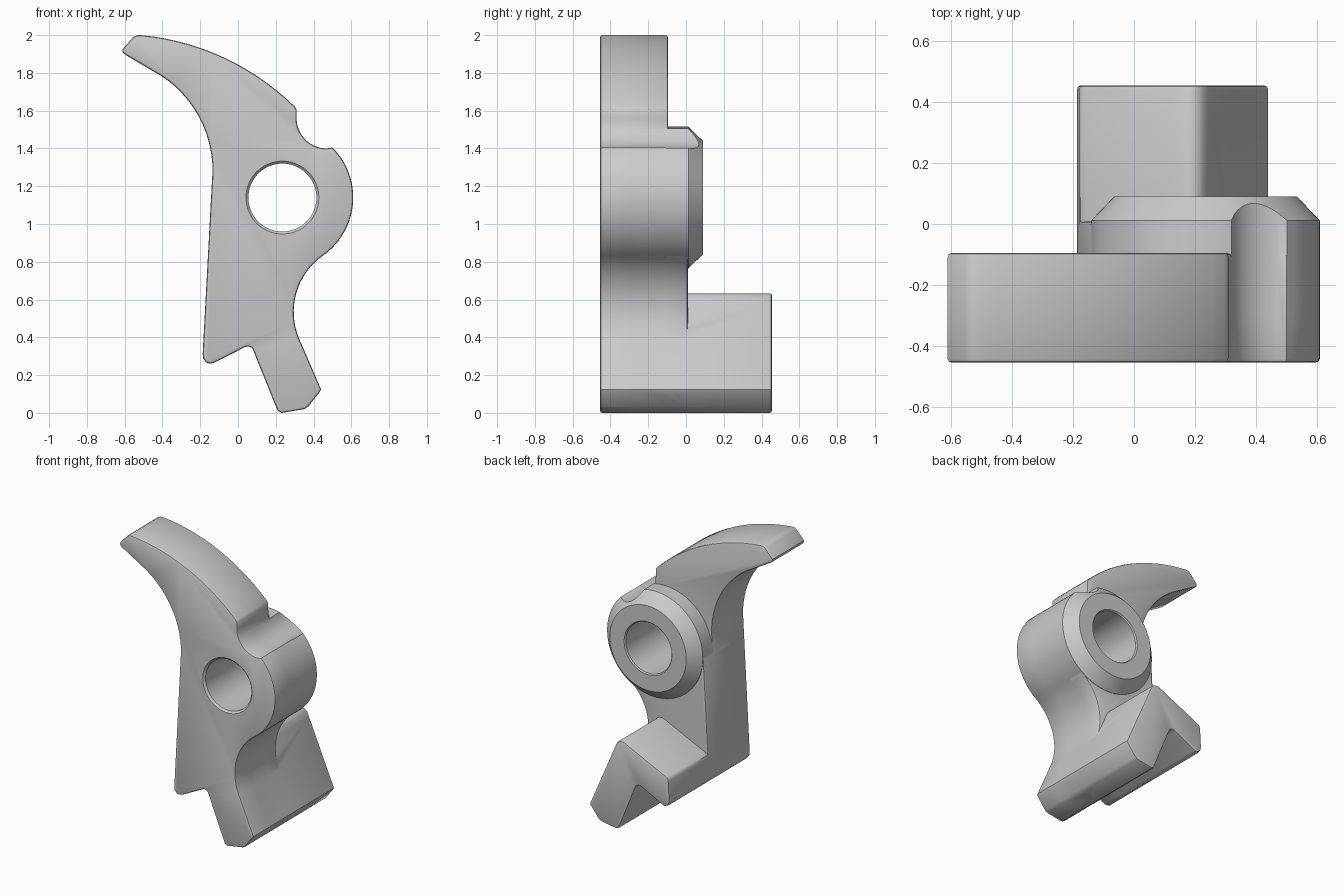
import bpy, bmesh, math
from mathutils import Vector

if "Cube" in bpy.data.objects:
    bpy.data.objects.remove(bpy.data.objects["Cube"])

HUB, R = (0.235, 1.14), 0.375


def arc(c, r, a0, a1, step=5):
    n = max(1, round(abs(a1 - a0) / step))
    angs = [math.radians(a0 + (a1 - a0) * i / n) for i in range(n + 1)]
    return [(c[0] + r * math.cos(a), c[1] + r * math.sin(a)) for a in angs]


def arc3(a, b, c, n=14):
    """Arc from a through b to c."""
    (ax, ay), (bx, by), (cx, cy) = a, b, c
    d = 2 * (ax * (by - cy) + bx * (cy - ay) + cx * (ay - by))
    sa, sb, sc = ax * ax + ay * ay, bx * bx + by * by, cx * cx + cy * cy
    ox = (sa * (by - cy) + sb * (cy - ay) + sc * (ay - by)) / d
    oy = (sa * (cx - bx) + sb * (ax - cx) + sc * (bx - ax)) / d
    a0 = math.degrees(math.atan2(ay - oy, ax - ox))
    a1 = math.degrees(math.atan2(cy - oy, cx - ox))
    a1 = a0 + (a1 - a0 + 180) % 360 - 180
    return arc((ox, oy), math.hypot(ax - ox, ay - oy), a0, a1, abs(a1 - a0) / n)


def finish(name, bm):
    bmesh.ops.recalc_face_normals(bm, faces=bm.faces)
    me = bpy.data.meshes.new(name)
    bm.to_mesh(me)
    bm.free()
    ob = bpy.data.objects.new(name, me)
    bpy.context.collection.objects.link(ob)
    return ob


def apply_mod(ob, mod):
    bpy.context.view_layer.objects.active = ob
    bpy.ops.object.modifier_apply(modifier=mod.name)


def plate(name, pts, y0, y1, bevel=0.013):
    """Profile in x,z extruded along y with rounded rims."""
    bm = bmesh.new()
    f = bm.faces.new([bm.verts.new((x, y0, z)) for x, z in pts])
    new = bmesh.ops.extrude_face_region(bm, geom=[f])["geom"]
    bmesh.ops.translate(bm, vec=Vector((0, y1 - y0, 0)),
                        verts=[v for v in new if isinstance(v, bmesh.types.BMVert)])
    ob = finish(name, bm)
    # the source face is kept by the extrude, closing the solid
    m = ob.modifiers.new("rim", 'BEVEL')
    m.width, m.segments, m.limit_method = bevel, 2, 'ANGLE'
    m.angle_limit = math.radians(60)
    m.use_clamp_overlap = False
    apply_mod(ob, m)
    return ob


def lathe(name, c, rings):
    """Solid of revolution about a y axis; rings are (y, radius)."""
    bm = bmesh.new()
    loops = [[bm.verts.new((x, y, z)) for x, z in arc(c, r, 0, 355)] for y, r in rings]
    for a, b in zip(loops, loops[1:]):
        for i in range(72):
            j = (i + 1) % 72
            bm.faces.new((a[i], a[j], b[j], b[i]))
    bm.faces.new(loops[0])
    bm.faces.new(loops[-1])
    return finish(name, bm)


def boolean(ob, other, op):
    m = ob.modifiers.new(op, 'BOOLEAN')
    m.operation, m.solver, m.object = op, 'EXACT', other
    apply_mod(ob, m)
    bpy.data.objects.remove(other)


# Shared outlines: leg throat, foot underside, notch
k = math.radians(-55)
throat_c = (HUB[0] + (R + 0.364) * math.cos(k), HUB[1] + (R + 0.364) * math.sin(k))
throat = arc(throat_c, 0.364, 125, 202.5)
under = [(.432, .142), (.44, .125), (.434, .112), (.372, .034), (.352, .02), (.25, .003),
         (.23, 0), (.212, .01), (.2, .035), (.083, .325), (.073, .345), (.055, .352),
         (.038, .349), (-.125, .266), (-.148, .26), (-.17, .268), (-.184, .288), (-.187, .312)]
notch_c, notch_r = (0.47, 1.56), 0.16

# Full front plate with curved upper blade
blade = (arc3((-.4, 1.78), (-.226, 1.6), (-.135, 1.28))[::-1]
         + [(-.595, 1.895), (-.611, 1.908), (-.612, 1.925), (-.555, 1.988), (-.537, 1.999)]
         + arc3((-.515, 2.0), (-.1, 1.893), (.3, 1.622))
         + [(.31, 1.607)] + arc(notch_c, notch_r, 180, 270)
         + arc(HUB, R, 45, -55) + throat[1:] + under)
lever = plate("lever_body", blade, -0.455, -0.095)

# Thicker lower body
lower = [(-.1427, 1.14), (.3, 1.14)] + throat + under
lower_body = plate("lower_body", lower, -0.3, 0.01)

# Hooked foot reaching to the rear
foot_pts = [throat[-1]] + under + [(-.18, .445), (-.176, .462), (-.162, .475), (.13, .611),
                                   (.16, .626), (.185, .633), (.208, .628), (.227, .612), (.243, .58)]
foot = plate("foot", foot_pts, -0.3, 0.455)

# Chamfered hub, clipped by the notch
hub = lathe("hub", HUB, [(-.3, R), (.012, R), (.09, .3)])
boolean(hub, lathe("notch_cutter", notch_c, [(-.6, notch_r), (.3, notch_r)]), 'DIFFERENCE')

for part in (lower_body, foot, hub):
    boolean(lever, part, 'UNION')

# Pivot hole with eased rims
boolean(lever, lathe("hole_cutter", HUB, [(-.5, .193), (-.455, .193), (-.442, .18),
                                          (.082, .18), (.09, .187), (.2, .187)]), 'DIFFERENCE')

bpy.ops.object.select_all(action='DESELECT')
lever.select_set(True)
bpy.context.view_layer.objects.active = lever
bpy.ops.object.shade_smooth_by_angle(angle=math.radians(32))
